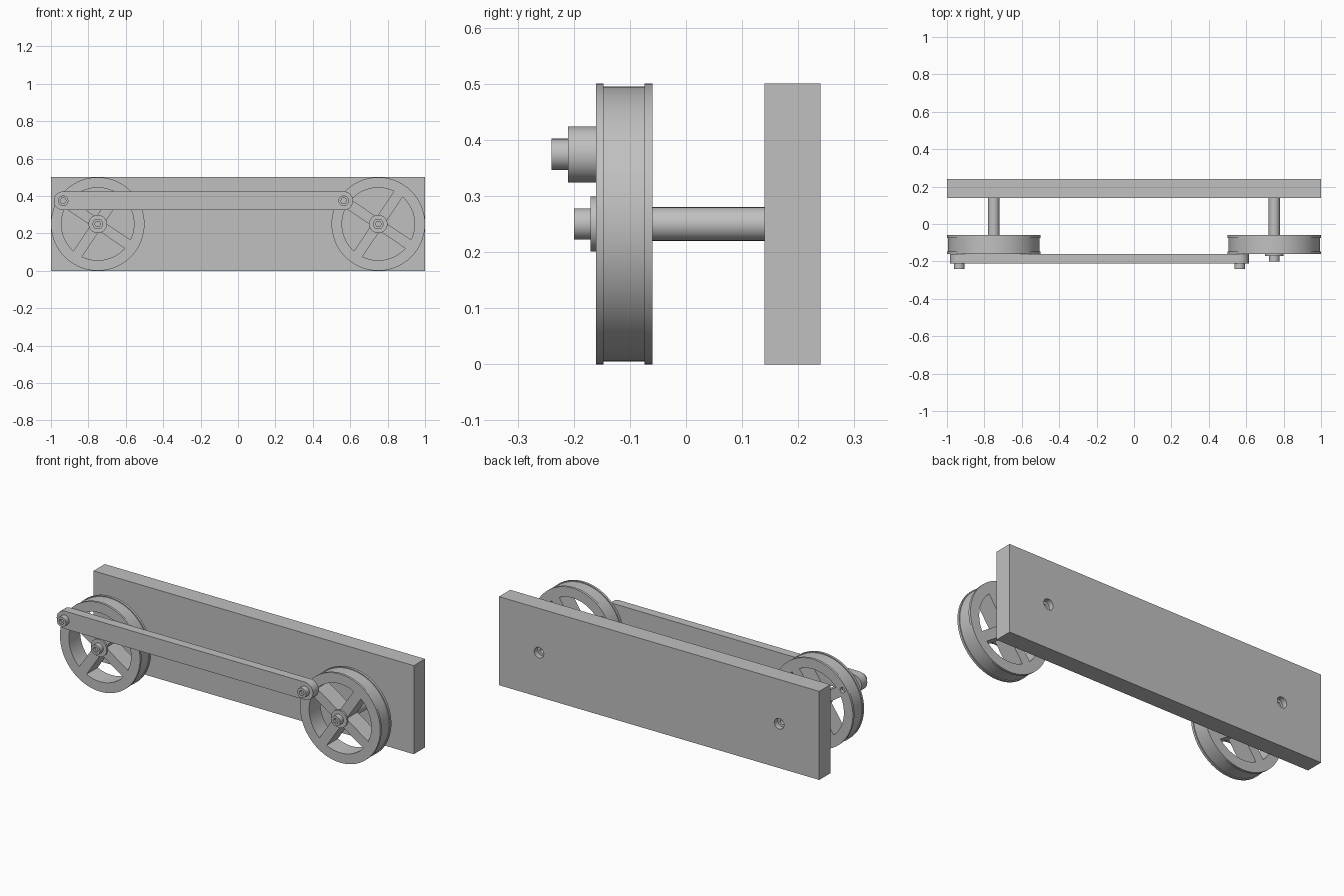
import bpy
import bmesh
from math import sin, cos, pi, radians, asin, atan2

cube = bpy.data.objects.get("Cube")
if cube:
    bpy.data.objects.remove(cube, do_unlink=True)

grey = bpy.data.materials.new("plain grey")
grey.use_nodes = True
colour = (0.53, 0.53, 0.53, 1)
grey.diffuse_color = colour
grey.node_tree.nodes["Principled BSDF"].inputs["Base Color"].default_value = colour

WHEEL_Z = 0.25
PIN_X, PIN_Z = -0.185, 0.124      # crank pin offset from the wheel centre
BOLT_R, SHANK_R = 0.028, 0.015


def circle(cx, cz, r, n=64, start=0.0, sweep=2 * pi):
    """Points of a circle in the x-z plane; an arc when sweep is partial."""
    steps = n if sweep == 2 * pi else n - 1
    return [(cx + r * cos(start + sweep * i / steps),
             cz + r * sin(start + sweep * i / steps)) for i in range(n)]


def loft(name, layers):
    """Capped solid through (outline, y) layers with equal point counts."""
    bm = bmesh.new()
    rings = [[bm.verts.new((x, y, z)) for x, z in pts] for pts, y in layers]
    for a, b in zip(rings, rings[1:]):
        for i in range(len(a)):
            j = (i + 1) % len(a)
            bm.faces.new((a[i], a[j], b[j], b[i]))
    bm.faces.new(rings[0])
    bm.faces.new(rings[-1])
    bmesh.ops.recalc_face_normals(bm, faces=bm.faces[:])
    me = bpy.data.meshes.new(name)
    bm.to_mesh(me)
    bm.free()
    me.materials.append(grey)
    ob = bpy.data.objects.new(name, me)
    bpy.context.collection.objects.link(ob)
    return ob


def prism(name, pts, y0, y1):
    return loft(name, [(pts, y0), (pts, y1)])


def finish(ob, cutters=()):
    """Cut the part, remove the cutters and shade it."""
    for c in cutters:
        c.hide_render = True
        mod = ob.modifiers.new("cut", 'BOOLEAN')
        mod.operation, mod.solver, mod.object = 'DIFFERENCE', 'EXACT', c
    if cutters:
        dg = bpy.context.evaluated_depsgraph_get()
        dg.update()
        cut = bpy.data.meshes.new_from_object(ob.evaluated_get(dg))
        ob.modifiers.clear()
        ob.data = cut
        for c in cutters:
            bpy.data.objects.remove(c, do_unlink=True)
    ob.data.shade_smooth()
    ob.data.set_sharp_from_angle(angle=radians(30))


def bolt(name, x, z, front, end):
    """Socket head bolt with a hexagonal recess."""
    head_back = front + 0.03
    ob = loft(name, [(circle(x, z, BOLT_R, 32), front),
                     (circle(x, z, BOLT_R, 32), head_back),
                     (circle(x, z, SHANK_R, 32), head_back),
                     (circle(x, z, SHANK_R, 32), end)])
    finish(ob, [prism("socket", circle(x, z, 0.016, 6), front - 0.01, front + 0.018)])


def spoked_wheel(name, x):
    # Shallow groove between two narrow flanges
    profile = [(0.25, -0.16), (0.25, -0.147), (0.245, -0.147),
               (0.245, -0.074), (0.25, -0.074), (0.25, -0.06)]
    ob = loft(name, [(circle(x, WHEEL_Z, r, 96), y) for r, y in profile])
    # Four windows leave a cross of straight spokes, one aimed at the pin
    half, rim = 0.0275, 0.194
    a = asin(half / rim)
    turn = atan2(PIN_Z, PIN_X)
    window = [(half, half)] + circle(0, 0, rim, 20, a, pi / 2 - 2 * a)
    cutters = []
    for k in range(4):
        c, s = cos(turn + k * pi / 2), sin(turn + k * pi / 2)
        pts = [(x + u * c - v * s, WHEEL_Z + u * s + v * c) for u, v in window]
        cutters.append(prism("window", pts, -0.3, 0.1))
    # Bolt hole for the crank pin
    cutters.append(prism("pin_hole", circle(x + PIN_X, WHEEL_Z + PIN_Z, 0.0155, 32), -0.3, 0.1))
    finish(ob, cutters)


# Back plate with recessed fixing holes behind each axle
plate = prism("back_plate", [(-1, 0), (1, 0), (1, 0.5), (-1, 0.5)], 0.14, 0.24)
holes = []
for wx in (-0.75, 0.75):
    holes.append(prism("recess", circle(wx, WHEEL_Z, 0.03, 32), 0.21, 0.3))
    holes.append(prism("fixing_hole", circle(wx, WHEEL_Z, SHANK_R, 32), 0.17, 0.25))
finish(plate, holes)

# Wheels, axles, washers and bolts
for side, wx in (("right", -0.75), ("left", 0.75)):
    spoked_wheel(side + "_wheel", wx)
    finish(prism(side + "_axle", circle(wx, WHEEL_Z, 0.03, 48), -0.06, 0.14))
    finish(prism(side + "_washer", circle(wx, WHEEL_Z, 0.049, 48), -0.17, -0.16))
    bolt(side + "_wheel_bolt", wx, WHEEL_Z, -0.20, -0.05)
    bolt(side + "_rod_bolt", wx + PIN_X, WHEEL_Z + PIN_Z, -0.24, -0.08)

# Coupling rod with rounded ends
rod_z = WHEEL_Z + PIN_Z
outline = (circle(0.75 + PIN_X, rod_z, 0.05, 24, -pi / 2, pi)
           + circle(-0.75 + PIN_X, rod_z, 0.05, 24, pi / 2, pi))
finish(prism("coupling_rod", outline, -0.21, -0.16))
